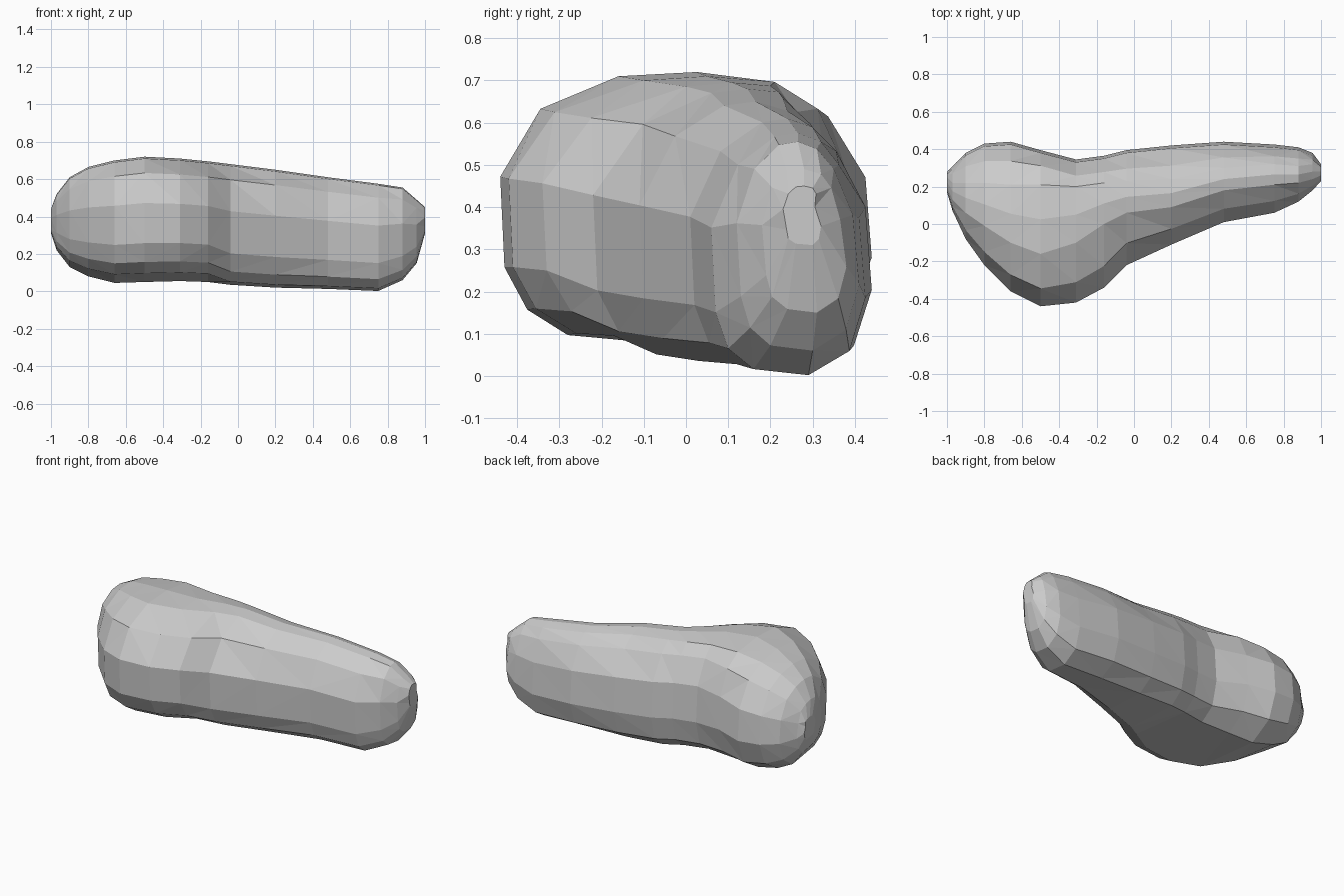
import bpy, bmesh

# Stations along the rock:
# x, front y, back y, top-ridge front y, top-ridge back y, bottom front y, bottom back y, bottom z, top z
STATIONS = [
    (-1.00, .17, .28, .20, .25, .20, .26, .31, .44),
    (-.97, .07, .31, .13, .22, .14, .25, .22, .52),
    (-.90, -.08, .38, .06, .22, .04, .25, .13, .61),
    (-.80, -.22, .43, -.01, .22, -.08, .25, .08, .665),
    (-.66, -.36, .44, -.10, .21, -.21, .24, .045, .70),
    (-.50, -.44, .395, -.16, .21, -.28, .23, .05, .72),
    (-.31, -.42, .345, -.10, .20, -.26, .22, .055, .71),
    (-.16, -.34, .365, .00, .22, -.17, .25, .05, .695),
    (-.04, -.22, .395, .06, .23, -.07, .28, .035, .68),
    (.20, -.11, .42, .09, .24, .03, .29, .02, .65),
    (.48, .01, .44, .18, .30, .12, .29, .013, .61),
    (.75, .06, .425, .21, .32, .16, .29, .002, .575),
    (.88, .12, .41, .22, .31, .20, .30, .06, .555),
    (.955, .18, .38, .24, .32, .24, .31, .15, .49),
    (1.00, .23, .32, .26, .30, .26, .30, .31, .45),
]


def mix(a, b, t):
    return a + (b - a) * t


def section(x, yf, yb, tf, tb, bf, bb, z0, z1):
    """Rounded boxy cross-section with thirteen corners."""
    lobe = x < -.1
    profile = [
        (yf + .01, .31 if lobe else .26), (yf, .63 if lobe else .61),
        (mix(yf, tf, .34 if lobe else .42), .87), (tf, .985), ((tf + tb) / 2, 1),
        (tb, .965), (mix(tb, yb, .55 if x < -.4 else .4), .87),
        (yb - .015, .65), (yb, .36 if x < -.4 else .32),
        (mix(yb, bb, .28), .13 if x < -.4 else .1), (bb, 0),
        (bf, .07 if lobe else .025),
        (mix(yf, bf, .4), .16 if lobe else .11),
    ]
    return [(x, y, mix(z0, z1, v)) for y, v in profile]


# Loft the stone body
bm = bmesh.new()
rings = [[bm.verts.new(p) for p in section(*s)] for s in STATIONS]
n = len(rings[0])
for a, b in zip(rings, rings[1:]):
    for i in range(n):
        j = (i + 1) % n
        bm.faces.new((a[i], a[j], b[j], b[i]))
bm.faces.new(rings[0])
bm.faces.new(rings[-1])

# Faceted surface
bmesh.ops.triangulate(bm, faces=bm.faces[:], quad_method='SHORT_EDGE')
bmesh.ops.recalc_face_normals(bm, faces=bm.faces[:])
mesh = bpy.data.meshes.new("rock")
bm.to_mesh(mesh)
bm.free()
rock = bpy.data.objects.new("rock", mesh)
bpy.context.collection.objects.link(rock)
